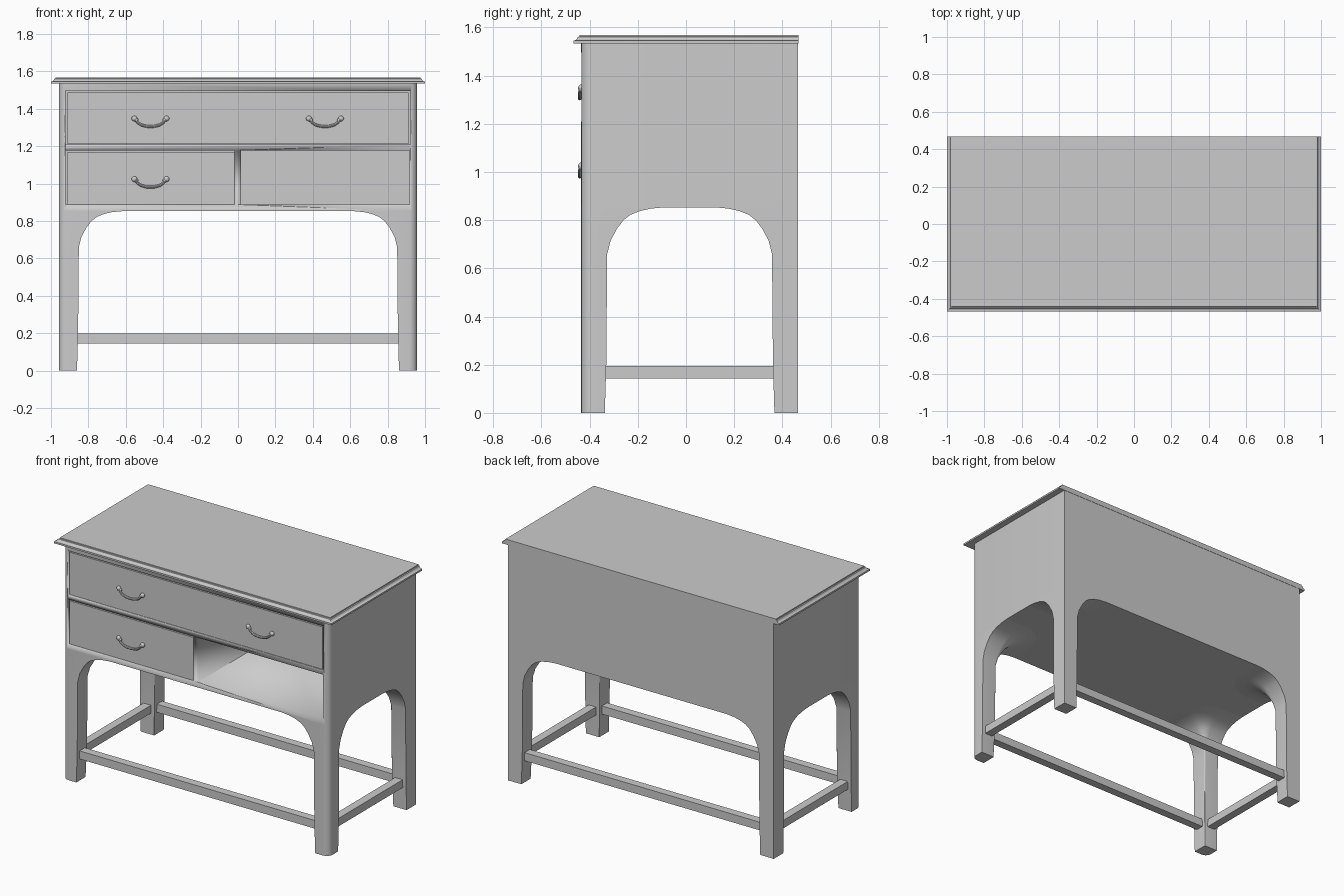
import bpy, bmesh, math
from mathutils import Vector

if "Cube" in bpy.data.objects:
    bpy.data.objects.remove(bpy.data.objects["Cube"])

W, FRONT, BACK = 0.958, -0.435, 0.465     # half width, front and back planes
BASE, CASE_TOP = 0.853, 1.536             # underside and top of the case


def finish(name, bm, smooth=True):
    bmesh.ops.recalc_face_normals(bm, faces=bm.faces)
    me = bpy.data.meshes.new(name)
    bm.to_mesh(me)
    bm.free()
    ob = bpy.data.objects.new(name, me)
    bpy.context.collection.objects.link(ob)
    bpy.ops.object.select_all(action='DESELECT')
    bpy.context.view_layer.objects.active = ob
    ob.select_set(True)
    if smooth:
        bpy.ops.object.shade_smooth_by_angle(angle=math.radians(32))
    return ob


def loft(name, rings, cap_top=True):
    bm = bmesh.new()
    vs = [[bm.verts.new(p) for p in r] for r in rings]
    for a, b in zip(vs, vs[1:]):
        for i in range(len(a)):
            j = (i + 1) % len(a)
            bm.faces.new((a[i], a[j], b[j], b[i]))
    bm.faces.new(vs[0][::-1])
    if cap_top:
        bm.faces.new(vs[-1])
    return finish(name, bm)


def box(name, x0, x1, y0, y1, z0, z1):
    return loft(name, [[(x0, y0, z), (x1, y0, z), (x1, y1, z), (x0, y1, z)]
                       for z in (z0, z1)])


def mirror_x(ob):
    m = ob.modifiers.new("mirror", 'MIRROR')
    m.use_axis[0] = True
    m.use_clip = False
    return ob


def corner(sx, r=0.04, n=5):
    # rounded front corner, from the front face round to the side
    pts = []
    for i in range(n + 1):
        a = math.pi / 2 * i / n
        pts.append((sx * (W - r + r * math.sin(a)), FRONT + r - r * math.cos(a)))
    return pts


# Case: rounded front corners, three drawer openings
outline = corner(1) + [(W, BACK), (-W, BACK)] + corner(-1)[::-1]
case = loft("case", [[(x, y, z) for x, y in outline] for z in (BASE, CASE_TOP)])
openings = [(-0.922, 0.922, 1.21, 1.495),
            (-0.922, -0.018, 0.888, 1.178),
            (0.016, 0.918, 0.888, 1.178)]
for x0, x1, z0, z1 in openings:
    cutter = box("opening_cutter", x0, x1, FRONT - 0.1, BACK - 0.035, z0, z1)
    cutter.hide_render = True
    m = case.modifiers.new("opening", 'BOOLEAN')
    m.operation, m.solver, m.object = 'DIFFERENCE', 'EXACT', cutter
    bpy.context.view_layer.objects.active = case
    bpy.ops.object.modifier_apply(modifier=m.name)
    bpy.data.objects.remove(cutter)

# Top board: moulded on front and sides, flush at the back
top_profile = [(0, 1.534), (0, 1.545), (0.008, 1.547), (0.014, 1.552),
               (0.018, 1.56), (0.024, 1.562), (0.025, 1.568)]
loft("top_board", [[(-1 + o, -0.467 + o, z), (1 - o, -0.467 + o, z),
                    (1 - o, BACK + 0.002, z), (-1 + o, BACK + 0.002, z)]
                   for o, z in top_profile])

# Legs: square posts flaring into the underside of the case
flare = [(0, -0.006), (0.2, 0), (0.66, 0.004), (0.715, 0.018), (0.765, 0.045),
         (0.8, 0.072), (0.822, 0.1), (0.838, 0.14), (0.848, 0.185), (BASE, 0.24)]


def leg(name, front):
    rings = []
    for z, f in flare:
        xi = 0.855 - f
        yi = -0.331 + f if front else 0.361 - f
        s = 1 if front else -1
        r = 0.004 + 0.8 * max(f, 0)
        inner = []
        for i in range(7):
            a = math.pi / 2 * i / 6
            inner.append((xi + r - r * math.sin(a), yi - s * (r - r * math.cos(a))))
        outer = BACK
        if front:
            ring = [(xi, FRONT)] + corner(1) + [(W, yi)] + inner
        else:
            ring = [(xi, outer), (W, outer), (W, yi)] + inner
        rings.append([(x, y, z) for x, y in ring])
    mirror_x(loft(name, rings, cap_top=False))


leg("front_legs", True)
leg("back_legs", False)

# Stretchers between the legs
for name, y in (("front_stretcher", -0.383), ("back_stretcher", 0.413)):
    box(name, -0.86, 0.86, y - 0.027, y + 0.027, 0.145, 0.198)
mirror_x(box("side_stretchers", 0.88, 0.934, -0.335, 0.365, 0.142, 0.194))


# Drawers: open-topped boxes resting on the bottom of their openings
def drawer(name, x0, x1, z0, z1):
    ob = box(name, x0, x1, FRONT + 0.002, BACK - 0.06, z0, z1)
    bm = bmesh.new()
    bm.from_mesh(ob.data)
    top = max(bm.faces, key=lambda f: f.calc_center_median().z)
    bmesh.ops.inset_region(bm, faces=[top], thickness=0.025)
    out = bmesh.ops.extrude_face_region(bm, geom=[top])
    bmesh.ops.delete(bm, geom=[top], context='FACES')
    verts = [g for g in out["geom"] if isinstance(g, bmesh.types.BMVert)]
    bmesh.ops.translate(bm, verts=verts, vec=(0, 0, -(z1 - z0) + 0.025))
    bmesh.ops.recalc_face_normals(bm, faces=bm.faces)
    bm.to_mesh(ob.data)
    bm.free()


drawer("upper_drawer", -0.912, 0.912, 1.211, 1.487)
drawer("lower_left_drawer", -0.912, -0.019, 0.889, 1.17)

# Bail handles: hanging tube between two round mounts
bail = [(-0.088, 0.0), (-0.078, -0.008), (-0.068, -0.02), (-0.05, -0.032),
        (-0.025, -0.039), (0, -0.041)]
bail += [(-x, z) for x, z in bail[-2::-1]]


def handle(name, cx, cz):
    bm = bmesh.new()
    pts = [Vector((cx + x, FRONT - 0.006, cz + z)) for x, z in bail]
    rings = []
    for i, p in enumerate(pts):
        t = (pts[min(i + 1, len(pts) - 1)] - pts[max(i - 1, 0)]).normalized()
        side = t.cross(Vector((0, 1, 0)))
        r = 0.005 + 0.003 * math.sin(math.pi * i / (len(pts) - 1))
        rings.append([bm.verts.new(p + r * (math.cos(a) * side + math.sin(a) * Vector((0, 1, 0))))
                      for a in [k * math.tau / 8 for k in range(8)]])
    for a, b in zip(rings, rings[1:]):
        for i in range(8):
            j = (i + 1) % 8
            bm.faces.new((a[i], a[j], b[j], b[i]))
    bm.faces.new(rings[0])
    bm.faces.new(rings[-1])
    for s in (-1, 1):
        for dx, dz, r in ((0.086, 0.002, 0.015), (0.076, -0.006, 0.011)):
            ball = bmesh.ops.create_uvsphere(bm, u_segments=12, v_segments=8, radius=r)["verts"]
            bmesh.ops.scale(bm, verts=ball, vec=(1, 0.8, 1))
            bmesh.ops.translate(bm, verts=ball, vec=(cx + s * dx, FRONT - 0.001, cz + dz))
    finish(name, bm)


handle("upper_left_handle", -0.468, 1.346)
handle("upper_right_handle", 0.465, 1.346)
handle("lower_left_handle", -0.468, 1.022)
